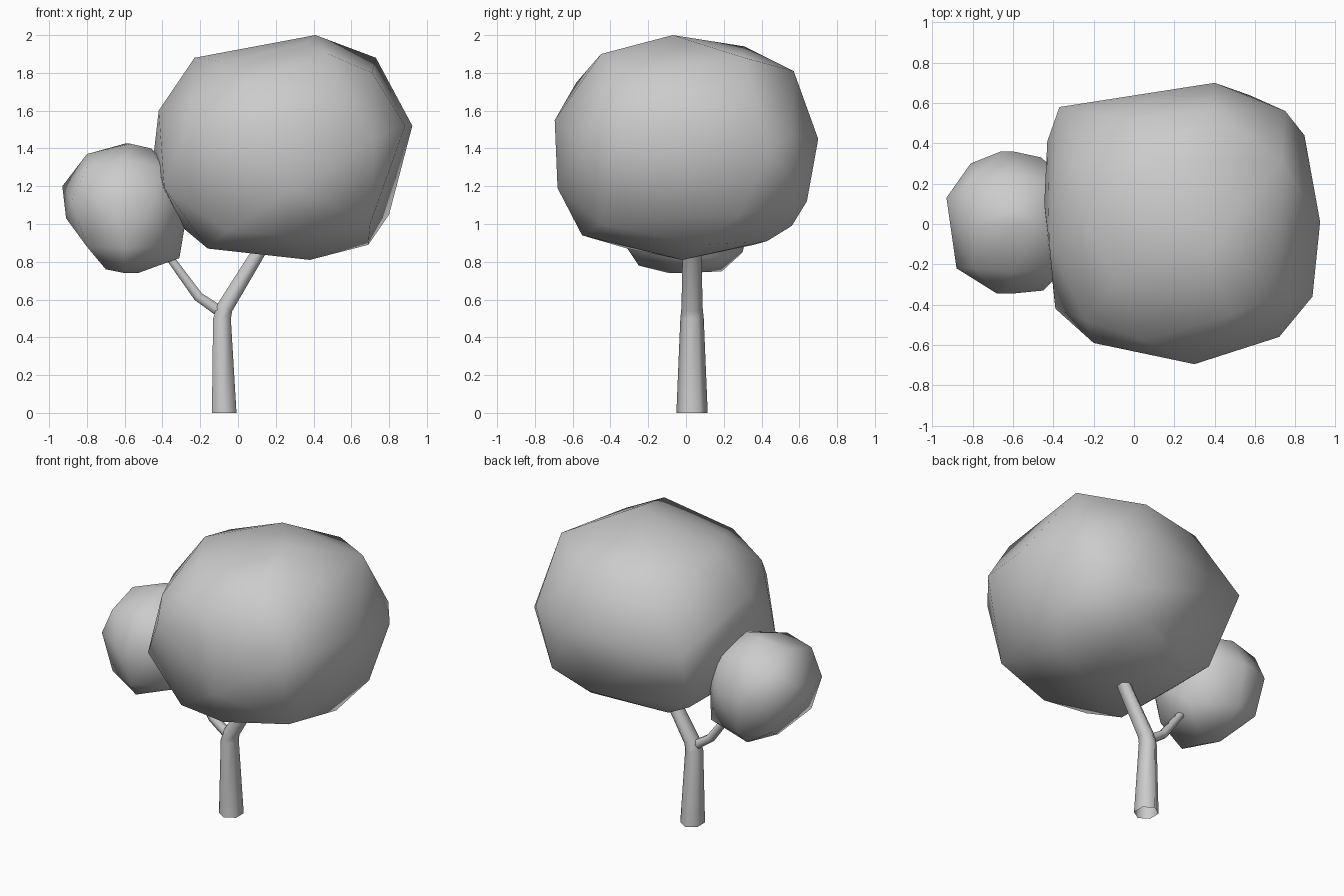
import bpy, bmesh, math
from mathutils import Vector


def finish(bm, name, angle):
    bmesh.ops.recalc_face_normals(bm, faces=bm.faces[:])
    me = bpy.data.meshes.new(name)
    bm.to_mesh(me)
    bm.free()
    ob = bpy.data.objects.new(name, me)
    bpy.context.collection.objects.link(ob)
    bpy.ops.object.select_all(action='DESELECT')
    ob.select_set(True)
    bpy.context.view_layer.objects.active = ob
    bpy.ops.object.shade_smooth_by_angle(angle=math.radians(angle))
    return ob


# Six-sided limb along a path in the x-z plane, open at its start
def limb(name, y, path):
    bm = bmesh.new()
    pts = [Vector((p[0], y, p[1])) for p in path]
    rings = []
    for i, (p, q) in enumerate(zip(pts, path)):
        d = (pts[min(i + 1, len(pts) - 1)] - pts[max(i - 1, 0)]).normalized()
        if p.z == 0:
            d = Vector((0, 0, 1))
        side = Vector((d.z, 0, -d.x))
        rings.append([bm.verts.new(p + side * (q[2] * math.cos(a) / 0.866)
                                   + Vector((0, q[3] * math.sin(a), 0)))
                      for a in (math.radians(30 + 60 * k) for k in range(6))])
    for r, s in zip(rings, rings[1:]):
        for k in range(6):
            bm.faces.new((r[k], r[(k + 1) % 6], s[(k + 1) % 6], s[k]))
    bm.faces.new(rings[-1])
    return finish(bm, name, 70)


# Leaf clump: faceted hull around its corner points
def foliage(name, pts):
    bm = bmesh.new()
    for p in pts:
        bm.verts.new(p)
    bmesh.ops.convex_hull(bm, input=bm.verts[:])
    bmesh.ops.delete(bm, geom=[v for v in bm.verts if not v.link_faces],
                     context='VERTS')
    bmesh.ops.remove_doubles(bm, verts=bm.verts[:], dist=0.03)
    return finish(bm, name, 80)


# Trunk running into the main branch, and the thinner side branch
limb("trunk", 0.032, [(-0.073, 0, 0.065, 0.083), (-0.085, 0.5, 0.047, 0.062),
                      (-0.068, 0.56, 0.043, 0.056), (0.115, 0.86, 0.036, 0.05),
                      (0.17, 0.95, 0.034, 0.048)])
limb("side_branch", 0.03, [(-0.085, 0.53, 0.03, 0.034), (-0.21, 0.615, 0.026, 0.03),
                           (-0.36, 0.82, 0.021, 0.026), (-0.41, 0.89, 0.02, 0.025)])

# Large crown: upper, middle and lower corners
upper = [(0.41, -0.07, 2.0), (0.36, -0.2, 1.96), (0.48, -0.45, 1.90),
         (0.12, 0.31, 1.94), (0.38, 0.57, 1.81), (0.73, 0.31, 1.88),
         (0.71, -0.36, 1.80), (-0.23, -0.03, 1.88), (-0.2, 0.2, 1.85),
         (-0.09, -0.29, 1.86), (-0.24, -0.48, 1.65), (0.05, -0.58, 1.75),
         (-0.06, 0.52, 1.77)]
middle = [(0.923, 0.01, 1.52), (0.885, -0.36, 1.52), (0.845, 0.44, 1.39),
          (0.75, 0.56, 1.47), (0.40, 0.70, 1.45), (-0.37, 0.58, 1.43),
          (-0.43, 0.41, 1.38), (-0.445, 0.1, 1.38), (-0.42, -0.1, 1.6),
          (-0.2, -0.59, 1.5), (0.30, -0.695, 1.55), (0.72, -0.56, 1.45)]
lower = [(-0.39, -0.42, 1.19), (-0.41, 0.1, 1.2), (0.3, -0.68, 1.19),
         (0.57, 0.64, 1.12), (0.80, 0.28, 1.05), (0.70, -0.45, 1.0),
         (0.69, 0.08, 0.89), (0.38, -0.02, 0.81), (0.34, 0.56, 0.99),
         (-0.12, 0.36, 0.89), (-0.29, 0.38, 0.98), (-0.16, -0.31, 0.87),
         (-0.06, -0.53, 0.96), (0.27, -0.55, 0.94), (-0.28, 0.0, 0.97),
         (0.42, 0.43, 0.91)]
foliage("large_foliage", upper + middle + lower)

# Small crown: front, side and top outlines plus rounded corners
pts = [(x, 0, z) for x, z in
       [(-0.80, 1.37), (-0.57, 1.425), (-0.46, 1.40), (-0.31, 1.25),
        (-0.28, 1.0), (-0.31, 0.82), (-0.53, 0.74), (-0.70, 0.76), (-0.91, 1.03)]]
pts += [(-0.6, y, z) for y, z in
        [(0.36, 1.12), (0.30, 0.85), (0.19, 0.75), (-0.09, 0.74), (-0.25, 0.78),
         (-0.31, 0.87), (-0.345, 1.12), (-0.24, 1.34), (0.24, 1.34)]]
pts += [(x, y, 1.12) for x, y in
        [(-0.81, 0.30), (-0.66, 0.36), (-0.46, 0.33), (-0.32, 0.2),
         (-0.30, -0.18), (-0.45, -0.33), (-0.68, -0.345), (-0.88, -0.22)]]
pts += [(-0.6 + 0.2 * a, 0.22 * b, 1.09 + 0.21 * c)
        for a in (-1, 1) for b in (-1, 1) for c in (-1, 1)]
pts += [(-0.93, 0.13, 1.2), (-0.31, 0.17, 0.82), (-0.60, 0.07, 1.425)]
foliage("small_foliage", pts)
